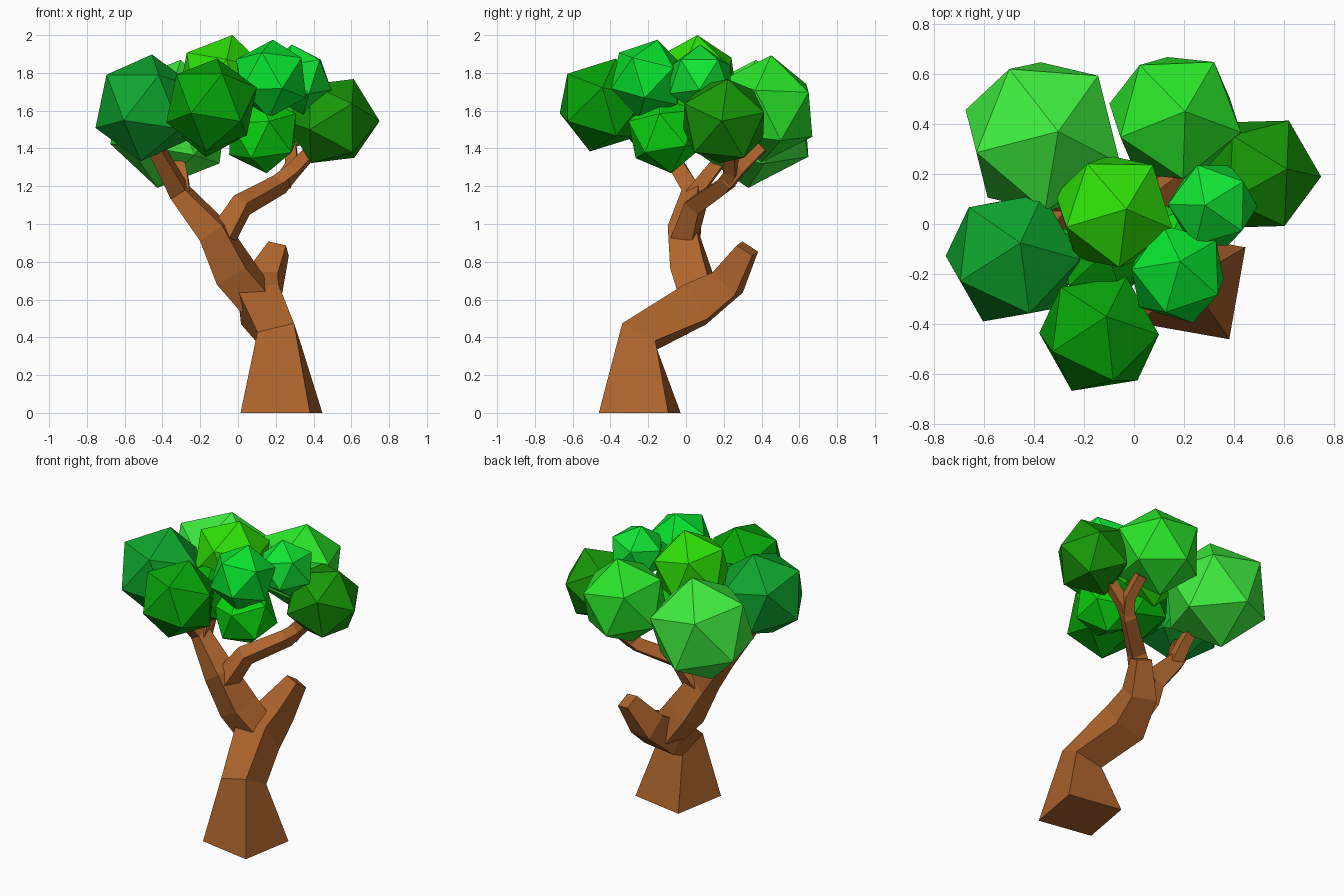
import bpy, bmesh, math
from mathutils import Vector, Matrix

if "Cube" in bpy.data.objects:
    bpy.data.objects.remove(bpy.data.objects["Cube"])


def material(name, rgb):
    m = bpy.data.materials.new(name)
    m.diffuse_color = [(c / 255) ** 2.2 for c in rgb] + [1]
    m.use_nodes = True
    m.node_tree.nodes["Principled BSDF"].inputs["Base Color"].default_value = m.diffuse_color
    return m


def add_object(name, bm, mat):
    me = bpy.data.meshes.new(name)
    bmesh.ops.recalc_face_normals(bm, faces=bm.faces)
    bm.to_mesh(me)
    bm.free()
    me.materials.append(mat)
    ob = bpy.data.objects.new(name, me)
    bpy.context.collection.objects.link(ob)
    return ob


# Four-sided tapering limb: points are (x, y, z, half width)
def limb(name, pts, mat, start=None):
    bm = bmesh.new()
    pos = [Vector(p[:3]) for p in pts]
    ref = Vector((math.cos(math.radians(-10)), math.sin(math.radians(-10)), 0))
    rings = []
    for i, p in enumerate(pos):
        t = Vector((0, 0, 0))
        if i > 0:
            t += (p - pos[i - 1]).normalized()
        if i < len(pos) - 1:
            t += (pos[i + 1] - p).normalized()
        if i == 0 and start:
            t = Vector(start)
        t.normalize()
        u = (ref - t * ref.dot(t)).normalized()
        v = t.cross(u)
        h = pts[i][3]
        rings.append([bm.verts.new(p + u * a * h + v * b * h)
                      for a, b in ((-1, -1), (1, -1), (1, 1), (-1, 1))])
    for r, s in zip(rings, rings[1:]):
        for k in range(4):
            n = (k + 1) % 4
            bm.faces.new((r[k], r[n], s[n], s[k]))
    bm.faces.new(rings[0])
    bm.faces.new(rings[-1])
    return add_object(name, bm, mat)


# Icosahedral leaf clump, oriented by two of its corner directions
def clump(name, centre, r, pole, second, rgb):
    z = Vector(pole).normalized()
    s = Vector(second).normalized()
    x = (s - z * s.dot(z)).normalized()
    if s.dot(z) < 0:
        x = -x
    y = z.cross(x)
    rot = Matrix((x, y, z)).transposed().to_4x4()
    bm = bmesh.new()
    bmesh.ops.create_icosphere(bm, subdivisions=1, radius=r,
                               matrix=Matrix.Translation(centre) @ rot)
    return add_object(name, bm, material(name + "_green", rgb))


# Trunk and branches
bark = material("bark", (172, 100, 48))
limb("trunk_with_stump", [(.23, -.245, 0, .187), (.215, -.245, .405, .1),
                          (.115, .05, .575, .11), (.14, .22, .69, .085),
                          (.215, .325, .87, .05)], bark, (0, 0, 1))
limb("upper_trunk", [(.11, .07, .58, .09), (-.02, .03, .75, .092),
                     (-.13, -.01, .96, .073), (-.31, .035, 1.17, .047),
                     (-.45, -.12, 1.43, .035)], bark, (-.5, 0, 1))
limb("left_twig", [(-.29, .03, 1.14, .04), (-.30, .12, 1.26, .034),
                   (-.32, .2, 1.36, .03)], bark)
limb("right_branch", [(-.09, -.01, .92, .06), (.02, .05, 1.10, .047),
                      (.22, .21, 1.21, .04), (.29, .24, 1.28, .034),
                      (.42, .23, 1.42, .03)], bark)
limb("right_twig", [(.24, .22, 1.22, .036), (.285, .29, 1.30, .032),
                    (.28, .40, 1.41, .03)], bark)

# Leaf clumps
clump("left_leaves", (-.485, -.135, 1.615), .29, (.03, .06, .285), (-.12, -.255, -.105), (22, 165, 50))
clump("front_leaves", (-.14, -.44, 1.63), .257, (.03, .07, .25), (.11, .23, .04), (16, 165, 18))
clump("crown_leaves", (-.08, .05, 1.75), .255, (.05, .01, .25), (.02, -.23, .12), (50, 225, 16))
clump("upper_front_leaves", (.175, -.20, 1.77), .212, (.01, .05, .205), (.04, -.165, -.12), (16, 225, 50))
clump("upper_right_leaves", (.315, .075, 1.765), .188, (-.03, .0, .18), (.06, -.15, -.09), (24, 228, 55))
clump("right_leaves", (.50, .20, 1.545), .25, (.245, -.01, 0), (.11, .02, .22), (30, 150, 16))
clump("lower_front_leaves", (.13, -.11, 1.475), .21, (.02, .03, -.19), (.03, -.18, .08), (18, 210, 22))
clump("inner_leaves", (-.14, -.13, 1.56), .21, (.03, .02, .2), (.1, -.18, .08), (16, 165, 18))
clump("back_left_leaves", (-.365, .35, 1.53), .345, (.06, .02, .33), (-.15, .29, .15), (66, 238, 66))
clump("back_right_leaves", (.165, .425, 1.61), .287, (.16, .23, .09), (-.075, .22, -.19), (46, 230, 46))
